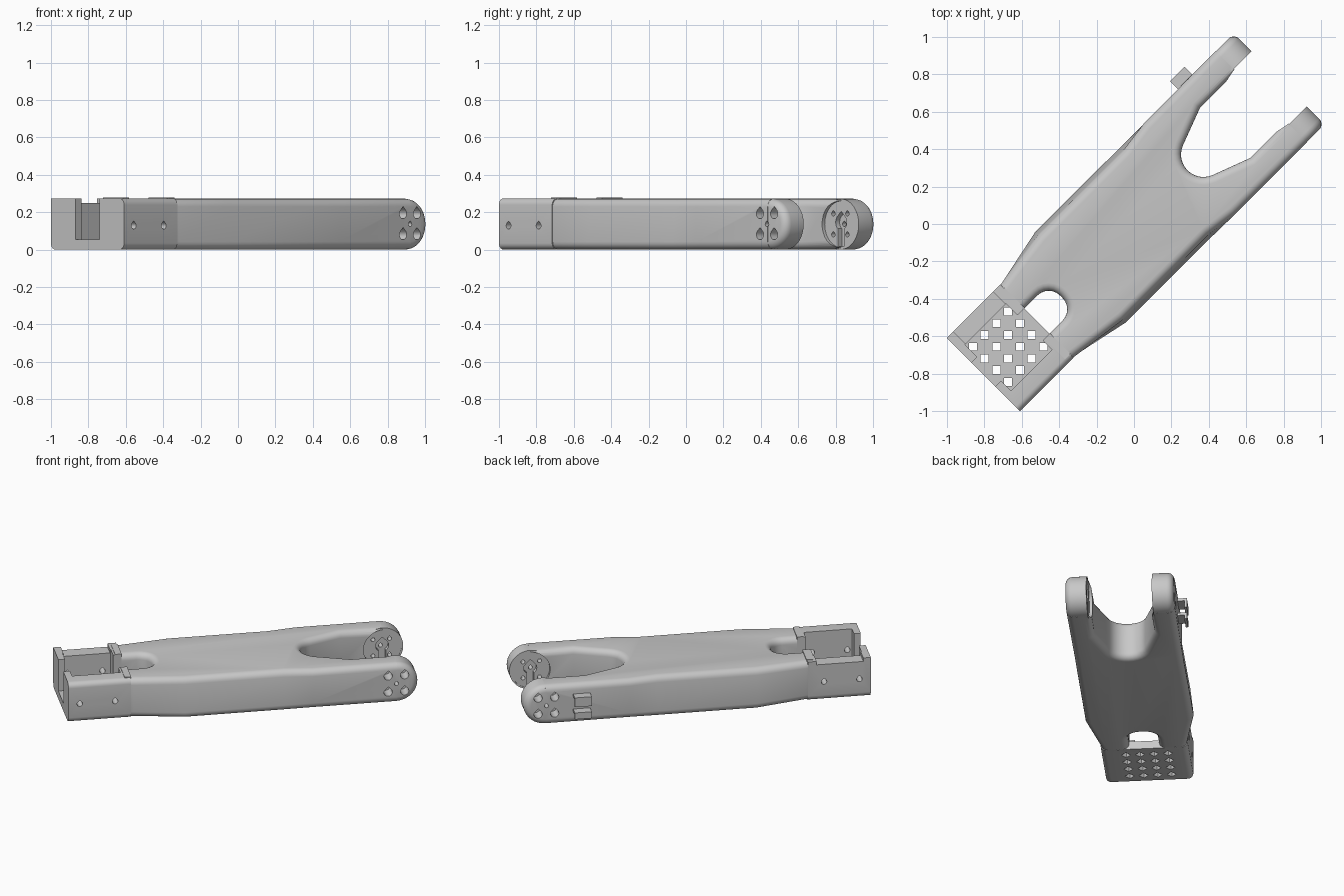
import bpy, bmesh, math
from mathutils import Matrix, Vector

if "Cube" in bpy.data.objects:
    bpy.data.objects.remove(bpy.data.objects["Cube"])

H = 0.272            # arm height
TIP_U, MID = 0.963, H / 2   # pivot centre of the fork tips

grey = bpy.data.materials.new("light grey plastic")
grey.diffuse_color = (0.58, 0.58, 0.58, 1)
grey.use_nodes = True
grey.node_tree.nodes["Principled BSDF"].inputs["Base Color"].default_value = grey.diffuse_color


def finish(bm, name):
    bmesh.ops.recalc_face_normals(bm, faces=bm.faces[:])
    me = bpy.data.meshes.new(name)
    bm.to_mesh(me)
    bm.free()
    ob = bpy.data.objects.new(name, me)
    bpy.context.collection.objects.link(ob)
    me.materials.append(grey)
    return ob


def prism(bm, pts, vec):
    """Extrude a closed loop of 3D points along vec."""
    a = [bm.verts.new(p) for p in pts]
    b = [bm.verts.new(Vector(p) + Vector(vec)) for p in pts]
    n = len(a)
    faces = [bm.faces.new(a[::-1]), bm.faces.new(b)]
    for i in range(n):
        j = (i + 1) % n
        faces.append(bm.faces.new((a[i], a[j], b[j], b[i])))
    bm.normal_update()
    bmesh.ops.recalc_face_normals(bm, faces=faces)
    return a, b


def block(bm, u0, u1, v0, v1, z0, z1):
    return prism(bm, [(u0, v0, z0), (u1, v0, z0), (u1, v1, z0), (u0, v1, z0)], (0, 0, z1 - z0))


def disc(bm, u, z, r, v0, v1, n=48):
    pts = [(u + r * math.cos(math.tau * i / n), v0, z + r * math.sin(math.tau * i / n)) for i in range(n)]
    return prism(bm, pts, (0, v1 - v0, 0))


def teardrop(bm, u, z, r, v0, v1):
    """Printable sideways hole with a pointed roof."""
    pts = [(u, v0, z + r * 1.41)]
    for i in range(13):
        t = math.radians(135 + 270 * i / 12)
        pts.append((u + r * math.cos(t), v0, z + r * math.sin(t)))
    prism(bm, pts, (0, v1 - v0, 0))


def soften(bm, edges, r, seg=5):
    bmesh.ops.bevel(bm, geom=edges, offset=r, segments=seg, profile=0.5,
                    affect='EDGES', clamp_overlap=False)


def boolean(ob, other, op):
    bpy.context.view_layer.objects.active = ob
    m = ob.modifiers.new("bool", 'BOOLEAN')
    m.operation, m.solver, m.object = op, 'EXACT', other
    bpy.ops.object.modifier_apply(modifier=m.name)
    bpy.data.objects.remove(other)


def arc(cu, cv, r, a0, a1, n):
    return [(cu + r * math.cos(math.radians(a0 + (a1 - a0) * i / n)),
             cv + r * math.sin(math.radians(a0 + (a1 - a0) * i / n))) for i in range(n + 1)]


# Arm outline, one side: fork throat -> prong -> flank -> rear slot
half = arc(0.525, 0.0, 0.12, 180, 110, 6)
half += [(0.69, 0.19), (TIP_U, 0.19), (TIP_U, 0.345), (0.42, 0.343), (0.24, 0.345),
         (-0.40, 0.346), (-0.72, 0.276), (-0.745, 0.272), (-0.745, 0.095)]
half += arc(-0.635, 0.01, 0.085, 90, 0, 6)
outline = half + [(u, -v) for u, v in half[:0:-1]]

bm = bmesh.new()
low, top = prism(bm, [(u, v, 0.0005) for u, v in outline], (0, 0, H - 0.0005))
for v in top:        # the flanks lean inwards along the middle
    if -0.5 < v.co.x < 0.3 and abs(v.co.y) > 0.3:
        v.co.y *= 0.92
bm.normal_update()
rim = [e for e in bm.edges if abs(e.verts[0].co.z - e.verts[1].co.z) < 1e-5
       and not any(all(abs(v.co.x - u) < 1e-4 for v in e.verts) for u in (TIP_U, -0.745))]
soften(bm, rim, 0.042)
arm = finish(bm, "arm")

# Round fork tips with a softened outer rim
for s in (1, -1):
    bm = bmesh.new()
    a, b = disc(bm, TIP_U, MID, MID - 0.001, s * 0.208, s * 0.344)
    outer = set(b)
    soften(bm, [e for e in bm.edges if set(e.verts) <= outer], 0.042)
    boolean(arm, finish(bm, "tip"), 'UNION')

# Motor tray block with softened long edges
bm = bmesh.new()
block(bm, -1.138, -0.735, -0.277, 0.277, 0, H + 0.002)
soften(bm, [e for e in bm.edges if abs(e.verts[0].co.x - e.verts[1].co.x) > 0.1
            and (e.verts[0].co.y < 0 or e.verts[0].co.z < 0.1)], 0.035)
boolean(arm, finish(bm, "tray"), 'UNION')

# Raised ridges where the tray meets the arm
for s in (1, -1):
    bm = bmesh.new()
    block(bm, -0.772, -0.73, s * 0.09, s * 0.25, 0.2, H + 0.006)
    boolean(arm, finish(bm, "ridge"), 'UNION')

# Tray pocket, end opening, rear slot and lowered wall
for dims in ((-1.095, -0.785, -0.165, 0.183, 0.055, 0.4),
             (-1.2, -1.0, -0.09, 0.09, 0.055, 0.4),
             (-0.8, -0.73, -0.096, 0.096, 0.055, 0.4),
             (-1.09, -0.79, 0.15, 0.4, 0.25, 0.4)):
    bm = bmesh.new()
    block(bm, *dims)
    boolean(arm, finish(bm, "cutter"), 'DIFFERENCE')

# Diamond vent holes through the tray floor
bm = bmesh.new()
for i in range(4):
    for j in range(4):
        u, v, d = -0.94 + 0.0887 * (i - 1.5), 0.012 + 0.0887 * (j - 1.5), 0.030
        prism(bm, [(u + d, v, -0.1), (u, v + d, -0.1), (u - d, v, -0.1), (u, v - d, -0.1)], (0, 0, 0.2))
boolean(arm, finish(bm, "cutter"), 'DIFFERENCE')

# Screw holes through the tray walls
bm = bmesh.new()
for u in (-1.065, -0.838):
    for s in (1, -1):
        teardrop(bm, u, 0.128, 0.018, s * 0.14, s * 0.4)
boolean(arm, finish(bm, "cutter"), 'DIFFERENCE')

# Fork tips: disc recess, horn key, screw holes with counterbores
offs = [(a, b) for a in (-0.053, 0.053) for b in (-0.056, 0.056)]
for s in (1, -1):
    for part in ("recess", "key", "slot", "bore", "screw"):
        bm = bmesh.new()
        if part == "recess":
            disc(bm, TIP_U, MID, 0.124, s * 0.12, s * 0.21)
        elif part == "key":
            teardrop(bm, TIP_U, MID + 0.01, 0.042, s * 0.15, s * 0.24)
        elif part == "slot":
            block(bm, TIP_U - 0.023, TIP_U + 0.023, s * 0.15, s * 0.24, 0.018, MID)
        elif part == "bore":
            for a, b in offs:
                teardrop(bm, TIP_U - 0.006 + a, MID + b, 0.027, s * 0.255, s * 0.4)
        else:
            for a, b in offs + [(0, 0)]:
                teardrop(bm, TIP_U - 0.006 + a, MID + b, 0.013, s * 0.15, s * 0.4)
        boolean(arm, finish(bm, "cutter"), 'DIFFERENCE')

# Pair of hooked cable clips on one flank
bm = bmesh.new()
for z0, z1 in ((0.14, 0.205), (0.055, 0.1)):
    block(bm, 0.676, 0.785, 0.335, 0.404, z1 - 0.018, z1)
    block(bm, 0.676, 0.785, 0.388, 0.404, z0, z1 - 0.018)
clips = finish(bm, "cable_clips")

# Smooth shading and diagonal placement
for ob in (arm, clips):
    ob.data.transform(Matrix.Rotation(math.radians(45), 4, 'Z'))
    bpy.ops.object.select_all(action='DESELECT')
    ob.select_set(True)
    bpy.context.view_layer.objects.active = ob
    bpy.ops.object.shade_smooth_by_angle(angle=math.radians(30))
